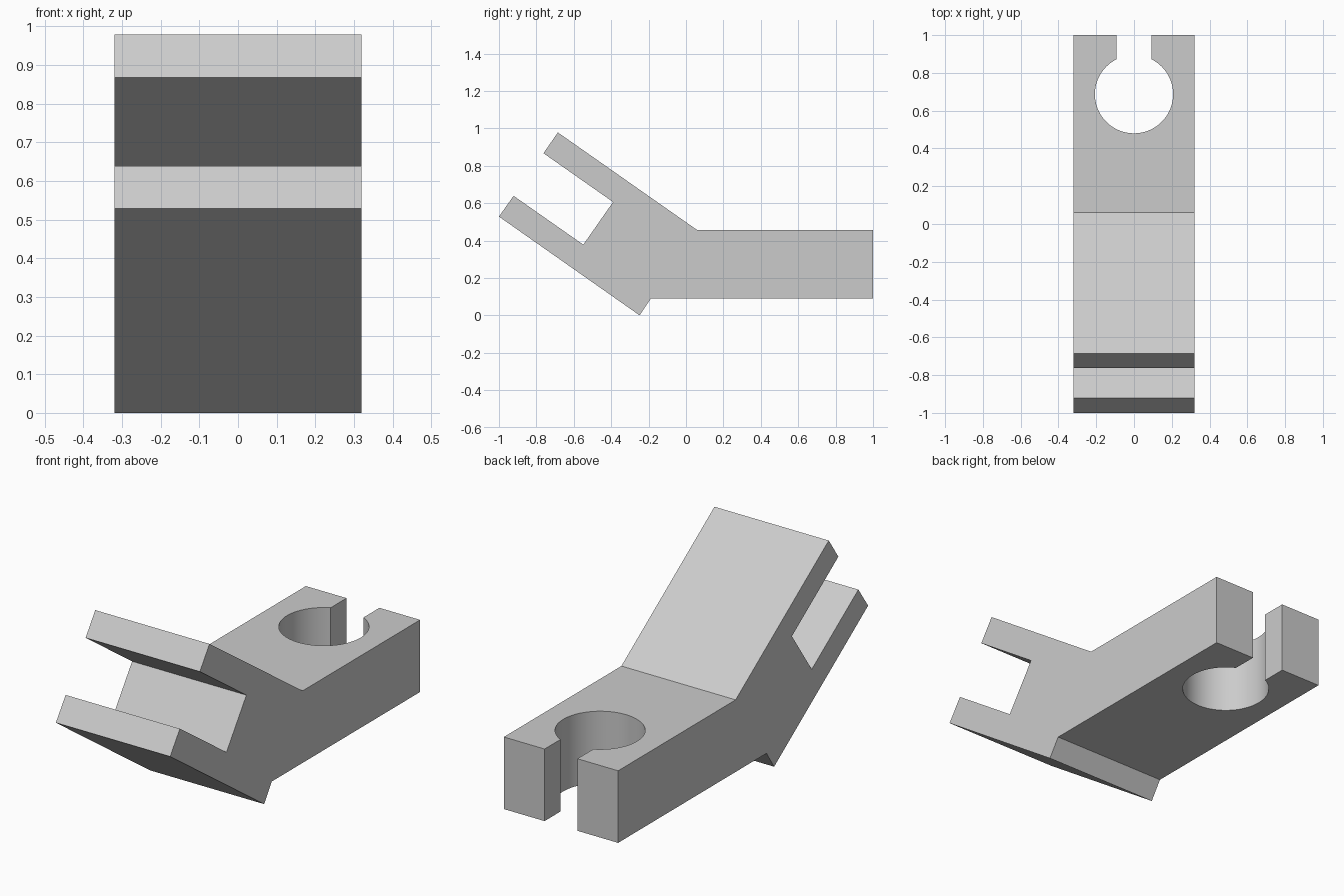
import bpy, bmesh, math
from mathutils import Vector

cube = bpy.data.objects.get("Cube")
if cube:
    bpy.data.objects.remove(cube, do_unlink=True)

grey = bpy.data.materials.new("light_grey")
grey.use_nodes = True
colour = (0.6, 0.6, 0.6, 1)
grey.diffuse_color = colour
grey.node_tree.nodes["Principled BSDF"].inputs["Base Color"].default_value = colour


def prism(name, points, direction):
    """Extrude a closed outline along a direction into a solid."""
    bm = bmesh.new()
    face = bm.faces.new([bm.verts.new(p) for p in points])
    swept = bmesh.ops.extrude_face_region(bm, geom=[face], use_keep_orig=True)
    moved = [g for g in swept["geom"] if isinstance(g, bmesh.types.BMVert)]
    bmesh.ops.translate(bm, verts=moved, vec=Vector(direction))
    bmesh.ops.recalc_face_normals(bm, faces=bm.faces)
    mesh = bpy.data.meshes.new(name)
    bm.to_mesh(mesh)
    bm.free()
    mesh.materials.append(grey)
    obj = bpy.data.objects.new(name, mesh)
    bpy.context.scene.collection.objects.link(obj)
    return obj


# Side outline: flat arm at the back, tilted fork at the front
half_width = 0.32
side = [(1, 0.456), (0.06, 0.456), (-0.685, 0.978), (-0.762, 0.867),
        (-0.39, 0.606), (-0.549, 0.378), (-0.922, 0.639), (-1, 0.528),
        (-0.248, 0), (-0.187, 0.091), (1, 0.091)]
bracket = prism("forked_bracket", [(-half_width, y, z) for y, z in side],
                (2 * half_width, 0, 0))

# Keyhole cutter: round hole with a slot open to the back
radius, slot, centre_y, steps = 0.207, 0.092, 0.687, 64
start = math.acos(slot / radius)
sweep = math.pi + 2 * start
arc = [start - sweep * i / steps for i in range(steps + 1)]
keyhole = [(radius * math.cos(a), centre_y + radius * math.sin(a), -0.2) for a in arc]
keyhole += [(-slot, 1.2, -0.2), (slot, 1.2, -0.2)]
cutter = prism("keyhole_cutter", keyhole, (0, 0, 1))
cutter.hide_render = True

cut = bracket.modifiers.new("keyhole", "BOOLEAN")
cut.operation = "DIFFERENCE"
cut.solver = "EXACT"
cut.object = cutter

bpy.ops.object.select_all(action="DESELECT")
bpy.context.view_layer.objects.active = bracket
bracket.select_set(True)
bpy.ops.object.modifier_apply(modifier=cut.name)
bpy.data.objects.remove(cutter, do_unlink=True)
bpy.ops.object.shade_smooth_by_angle(angle=math.radians(25))
